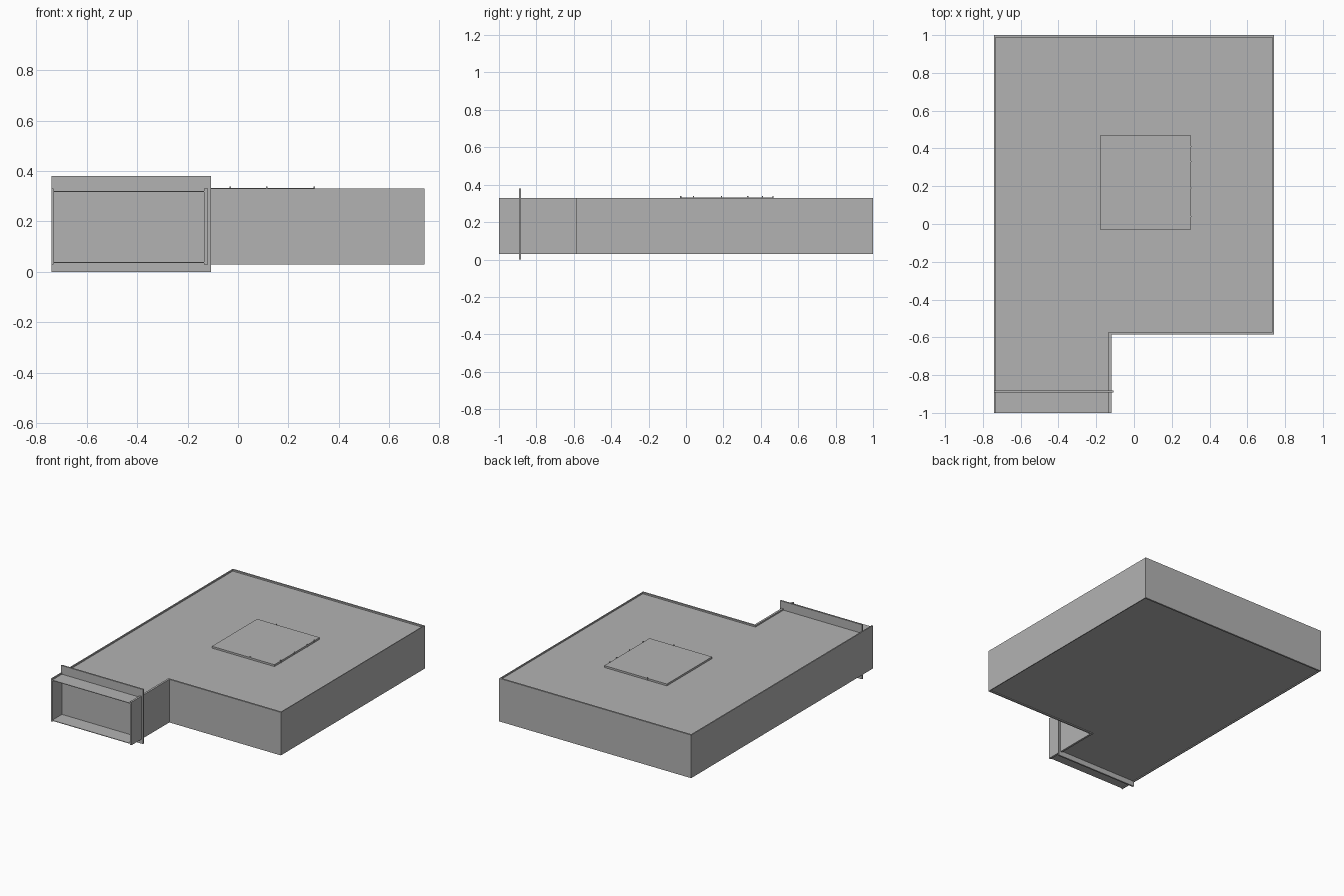
import bpy, bmesh

cube = bpy.data.objects.get("Cube")
if cube:
    bpy.data.objects.remove(cube, do_unlink=True)

gray = bpy.data.materials.new("plain_gray")
gray.use_nodes = True
gray.diffuse_color = (0.45, 0.45, 0.45, 1)
gray.node_tree.nodes["Principled BSDF"].inputs["Base Color"].default_value = (0.45, 0.45, 0.45, 1)


def prism(name, outline, z0, z1):
    """Extrude a flat outline from z0 up to z1."""
    bm = bmesh.new()
    face = bm.faces.new([bm.verts.new((x, y, z0)) for x, y in outline])
    top = bmesh.ops.extrude_face_region(bm, geom=[face])["geom"]
    verts = [v for v in top if isinstance(v, bmesh.types.BMVert)]
    bmesh.ops.translate(bm, vec=(0, 0, z1 - z0), verts=verts)
    bmesh.ops.recalc_face_normals(bm, faces=bm.faces)
    mesh = bpy.data.meshes.new(name)
    bm.to_mesh(mesh)
    bm.free()
    mesh.materials.append(gray)
    obj = bpy.data.objects.new(name, mesh)
    bpy.context.collection.objects.link(obj)
    return obj


def box(name, x0, x1, y0, y1, z0, z1):
    return prism(name, [(x0, y0), (x1, y0), (x1, y1), (x0, y1)], z0, z1)


# Main dimensions
W, STEP_X, STEP_Y = 0.74, -0.12, -0.585
LOW, HIGH = 0.03, 0.33

# L-shaped slabs, recessed a little between the walls
plan = [(-W + 0.004, -1), (STEP_X - 0.006, -1), (STEP_X - 0.006, STEP_Y + 0.006),
        (W - 0.003, STEP_Y + 0.006), (W - 0.003, 0.994), (-W + 0.004, 0.994)]
prism("floor", plan, LOW + 0.006, LOW + 0.01)
prism("ceiling", plan, HIGH - 0.014, HIGH - 0.01)

# Outer walls; the entrance end stays open
box("right_wall", -W, -W + 0.008, -1, 1, LOW, HIGH)
box("left_wall", W - 0.006, W, STEP_Y, 1, LOW, HIGH)
box("back_wall", -W, W, 0.988, 1, LOW, HIGH)
box("front_wall", STEP_X - 0.014, W, STEP_Y, STEP_Y + 0.012, LOW, HIGH)
box("entrance_side_wall", STEP_X - 0.014, STEP_X, -1, STEP_Y + 0.012, LOW, HIGH)

# Taller partition across the entrance
box("entrance_partition", -W, -0.108, -0.893, -0.882, 0, 0.38)

# Central core rising just through the ceiling, with small pins on its rim
box("central_core", -0.18, 0.302, -0.03, 0.468, LOW + 0.008, HIGH + 0.003)
for i, (x, y) in enumerate([(-0.03, 0.466), (0.115, -0.028), (0.302, 0.04),
                            (0.302, 0.19), (0.302, 0.33), (0.302, 0.41)]):
    box(f"rim_pin_{i + 1}", x - 0.003, x + 0.003, y - 0.003, y + 0.003, HIGH - 0.012, HIGH + 0.009)
